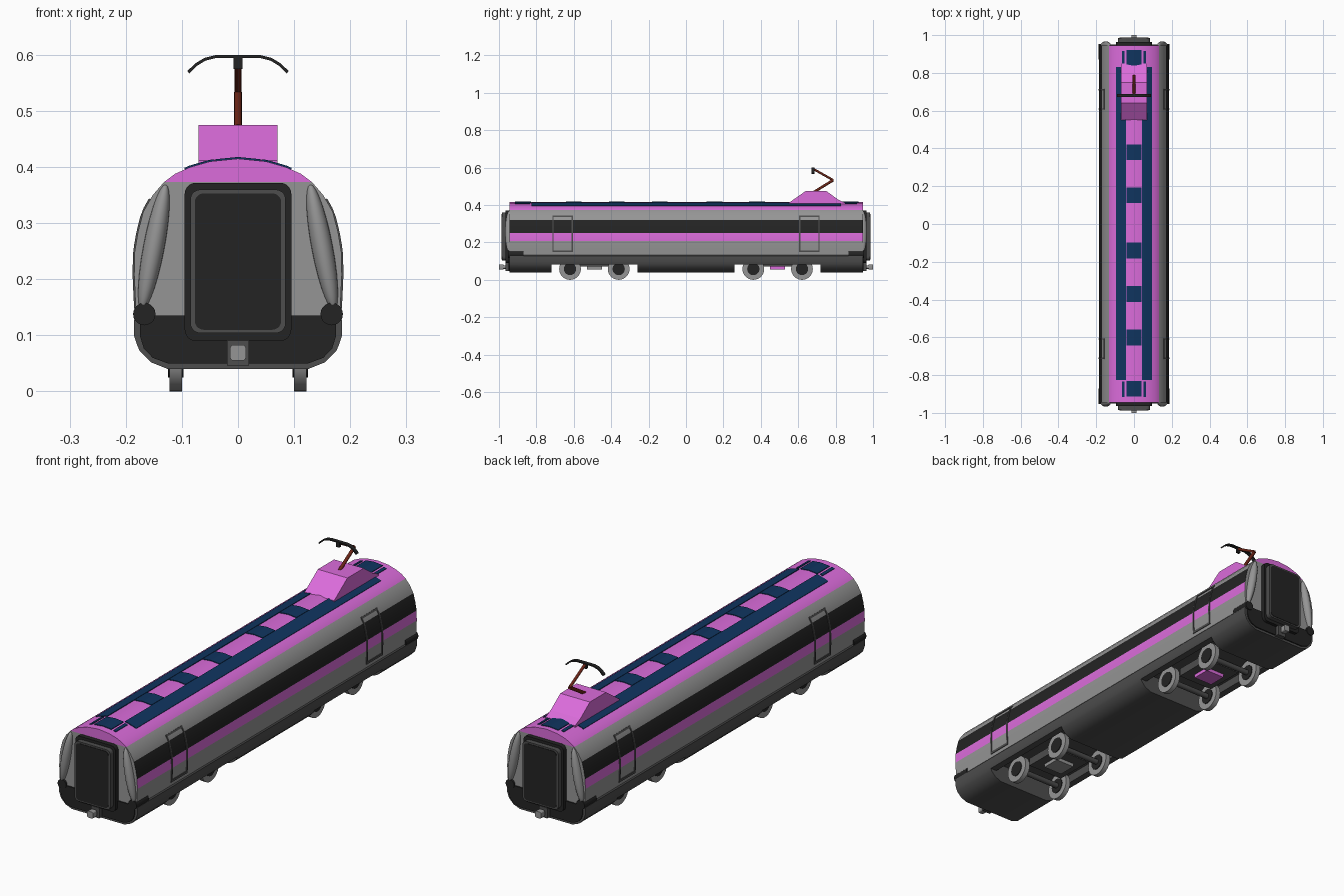
import bpy, bmesh, math
from mathutils import Vector

if "Cube" in bpy.data.objects:
    bpy.data.objects.remove(bpy.data.objects["Cube"])


def material(name, r, g, b):
    m = bpy.data.materials.new(name)
    m.diffuse_color = (r, g, b, 1)
    m.use_nodes = True
    m.node_tree.nodes["Principled BSDF"].inputs["Base Color"].default_value = m.diffuse_color
    return m


PINK = material("pink", 0.71, 0.15, 0.71)
GREY = material("grey", 0.30, 0.30, 0.30)
BLACK = material("black", 0.017, 0.017, 0.017)
DARK = material("dark grey", 0.075, 0.075, 0.075)
NAVY = material("navy", 0.005, 0.035, 0.115)
BROWN = material("brown", 0.15, 0.018, 0.008)


def make(name, verts, faces, mats, smooth=False):
    me = bpy.data.meshes.new(name)
    bm = bmesh.new()
    vs = [bm.verts.new(v) for v in verts]
    for f in faces:
        bm.faces.new([vs[i] for i in f])
    bmesh.ops.remove_doubles(bm, verts=bm.verts, dist=1e-5)
    bmesh.ops.dissolve_degenerate(bm, edges=bm.edges, dist=1e-6)
    bmesh.ops.recalc_face_normals(bm, faces=bm.faces)
    bm.to_mesh(me)
    bm.free()
    ob = bpy.data.objects.new(name, me)
    bpy.context.collection.objects.link(ob)
    for m in mats:
        me.materials.append(m)
    if smooth:
        smooth_it(ob)
    return ob


def smooth_it(ob):
    bpy.ops.object.select_all(action='DESELECT')
    ob.select_set(True)
    bpy.context.view_layer.objects.active = ob
    bpy.ops.object.shade_smooth_by_angle(angle=math.radians(32))


def prism(name, pts, axis, a, b, mat, smooth=False):
    """Extrude a 2D outline along x (outline is y,z) or along y (outline is x,z)."""
    n = len(pts)
    put = (lambda p, d: (d, p[0], p[1])) if axis == 'x' else (lambda p, d: (p[0], d, p[1]))
    verts = [put(p, d) for d in (a, b) for p in pts]
    faces = [[i, (i + 1) % n, n + (i + 1) % n, n + i] for i in range(n)]
    faces += [list(range(n)), list(range(n, 2 * n))]
    return make(name, verts, faces, [mat], smooth)


def box(name, x0, x1, y0, y1, z0, z1, mat):
    return prism(name, [(x0, z0), (x1, z0), (x1, z1), (x0, z1)], 'y', y0, y1, mat)


def rounded(w, z0, z1, r):
    """Rounded rectangle outline in x,z."""
    pts = []
    for k, (cx, cz) in enumerate([(w - r, z1 - r), (r - w, z1 - r), (r - w, z0 + r), (w - r, z0 + r)]):
        for j in range(6):
            t = (k + j / 5) * math.pi / 2
            pts.append((cx + r * math.cos(t), cz + r * math.sin(t)))
    return pts


def rod(name, a, b, r, mat, sides=12):
    a, b = Vector(a), Vector(b)
    bpy.ops.mesh.primitive_cylinder_add(vertices=sides, radius=r, depth=(b - a).length, location=(a + b) / 2)
    ob = bpy.context.object
    ob.name = name
    ob.rotation_euler = (b - a).to_track_quat('Z', 'Y').to_euler()
    ob.data.materials.append(mat)
    smooth_it(ob)
    return ob


# Half cross-section of the car, from bottom centre to roof centre
SECTION = [(0, .04), (.125, .04), (.155, .052), (.175, .072), (.18, .083), (.185, .098), (.185, .128),
           (.181, .133), (.183, .165), (.185, .208), (.184, .25), (.178, .285), (.169, .32), (.152, .35),
           (.132, .373), (.112, .388), (.085, .4), (.05, .41), (0, .415)]
WELL = [(0, .12), (.15, .12), (.15, .083), (.175, .083)] + SECTION[4:]


def side_x(z):
    for (x0, z0), (x1, z1) in zip(SECTION[7:], SECTION[8:]):
        if z0 <= z <= z1:
            return x0 + (x1 - x0) * (z - z0) / (z1 - z0)


def roof_z(x):
    x = abs(x)
    for (x0, z0), (x1, z1) in zip(SECTION[13:], SECTION[14:]):
        if x1 <= x <= x0:
            return z0 + (z1 - z0) * (x - x0) / (x1 - x0)


# Car body: rings along y, with raised wells over the bogies
half = len(SECTION)
n = 2 * half - 2
stations = [(-.945, SECTION), (-.72, SECTION), (-.72, WELL), (-.26, WELL), (-.26, SECTION),
            (.26, SECTION), (.26, WELL), (.72, WELL), (.72, SECTION), (.945, SECTION)]
verts, faces = [], []
for y, sec in stations:
    verts += [(x, y, z) for x, z in sec] + [(-x, y, z) for x, z in sec[-2:0:-1]]
for s in range(len(stations) - 1):
    for i in range(n):
        j = (i + 1) % n
        faces.append([s * n + i, s * n + j, (s + 1) * n + j, (s + 1) * n + i])
for s in (0, len(stations) - 1):
    for i in range(half - 1):
        f = [i, i + 1, (n - i - 1) % n, (n - i) % n]
        faces.append([s * n + k for k in dict.fromkeys(f)])
body = make("car_body", verts, faces, [DARK, GREY, PINK, BLACK])
for p in body.data.polygons:
    z, end = p.center.z, abs(p.normal.y) > .9
    if z < .133:
        p.material_index = 0
    elif z > .373:
        p.material_index = 2
    elif end or z < .208 or z > .32:
        p.material_index = 1
    else:
        p.material_index = 2 if z < .25 else 3
smooth_it(body)


def grid(name, fn, nu, nv, mat):
    """Thin plate over a surface function of u, v."""
    verts = [fn(i / nu, j / nv) for i in range(nu + 1) for j in range(nv + 1)]
    w = nv + 1
    faces = [[i * w + j, i * w + j + 1, (i + 1) * w + j + 1, (i + 1) * w + j]
             for i in range(nu) for j in range(nv)]
    ob = make(name, verts, faces, [mat])
    mod = ob.modifiers.new("thickness", 'SOLIDIFY')
    mod.thickness, mod.offset = .004, 0
    return ob


def roof_plate(name, x0, x1, y0, y1):
    def f(u, v):
        x = x0 + (x1 - x0) * u
        return (x, y0 + (y1 - y0) * v, roof_z(x) + .001)
    grid(name, f, 6, 1, NAVY)


def side_plate(name, s, y0, y1, z0, z1, mat):
    def f(u, v):
        z = z0 + (z1 - z0) * u
        return (s * (side_x(z) + .001), y0 + (y1 - y0) * v, z)
    grid(name, f, 12 if z1 - z0 > .02 else 1, 1, mat)


# Roof panels
for s in (-1, 1):
    roof_plate("roof_strip", s * .042, s * .095, -.825, .83)
    for e in (-1, 1):
        roof_plate("roof_end_strip", s * .05, s * .062, e * .835, e * .915)
for y in (-.872, -.6, -.37, -.14, .152, .38, .88):
    roof_plate("roof_panel", -.04, .04, y - .042, y + .042)

# Door frames
for s in (-1, 1):
    for e in (-1, 1):
        a, b = sorted((e * .605, e * .715))
        side_plate("door_post", s, a, a + .007, .148, .343, DARK)
        side_plate("door_post", s, b - .007, b, .148, .343, DARK)
        side_plate("door_sill", s, a, b, .148, .158, DARK)
        side_plate("door_header", s, a, b, .336, .343, DARK)

# Both car ends
panel = [(.125, .05), (.152, .06), (.168, .077), (.175, .1), (.175, .135)]
for e in (-1, 1):
    prism("end_panel", panel + [(-x, z) for x, z in panel[::-1]], 'y', e * .94, e * .95, BLACK)
    prism("gangway_bellows", rounded(.095, .09, .372, .02), 'y', e * .94, e * .964, BLACK, True)
    prism("gangway_frame", rounded(.085, .104, .36, .018), 'y', e * .96, e * .985, DARK, True)
    prism("gangway_door", rounded(.077, .11, .353, .016), 'y', e * .98, e * .987, BLACK, True)
    box("coupler_mount", -.02, .02, e * .94, e * .966, .046, .09, DARK)
    rod("coupler_shaft", (0, e * .94, .068), (0, e * .985, .068), .009, GREY)
    prism("coupler_head", rounded(.014, .055, .083, .006), 'y', e * .975, e, GREY, True)
    for s in (-1, 1):
        rod("end_lamp", (s * .167, e * .87, .138), (s * .167, e * .953, .138), .02, BLACK, 20)
        bpy.ops.mesh.primitive_uv_sphere_add(segments=20, ring_count=14, radius=1, location=(s * .15, e * .944, .257))
        fairing = bpy.context.object
        fairing.name = "end_fairing"
        fairing.scale = (.019, .023, .114)
        fairing.rotation_euler = (0, -s * .187, 0)
        fairing.data.materials.append(GREY)
        smooth_it(fairing)

# Bogies with wheels
for e in (-1, 1):
    box("bogie_frame", -.085, .085, e * .40, e * .58, .07, .105, DARK)
    box("bogie_motor", -.045, .045, e * .45, e * .53, .055, .09, PINK if e > 0 else GREY)
    for y in (e * .36, e * .62):
        rod("axle", (-.1, y, .058), (.1, y, .058), .012, DARK)
        for s in (-1, 1):
            rod("wheel", (s * .1, y, .058), (s * .122, y, .058), .058, GREY, 32)
            rod("wheel_hub", (s * .097, y, .058), (s * .125, y, .058), .033, BLACK, 20)

# Pantograph
prism("pantograph_base", [(.55, .4), (.55, .412), (.64, .475), (.75, .475), (.815, .428), (.85, .412), (.85, .4)],
      'x', -.07, .07, PINK)
rod("pantograph_lower_arm", (0, .685, .47), (0, .787, .533), .007, BROWN)
rod("pantograph_upper_arm", (0, .787, .533), (0, .682, .592), .006, BROWN)
bow = [(-.09, .569), (-.075, .583), (-.06, .592), (-.04, .597), (.04, .597), (.06, .592), (.075, .583), (.09, .569)]
prism("pantograph_bow", [(x, z + .0025) for x, z in bow] + [(x * .97, z - .0025) for x, z in bow[::-1]],
      'y', .672, .688, BLACK)
box("pantograph_bow_bracket", -.008, .008, .674, .686, .575, .597, BLACK)
